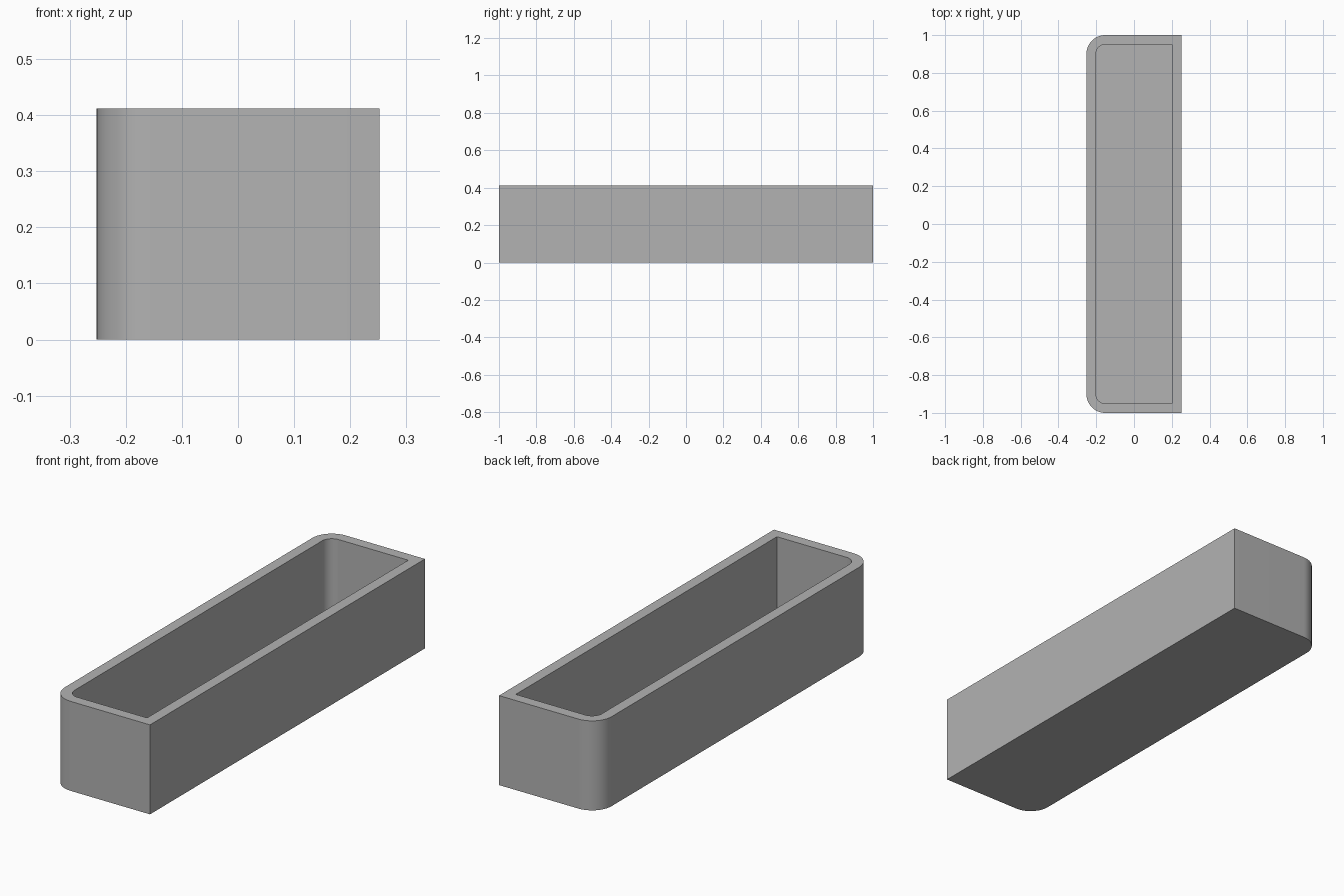
import bpy
import bmesh
from math import cos, sin, pi

default = bpy.data.objects.get("Cube")
if default:
    bpy.data.objects.remove(default, do_unlink=True)

HALF_X, HALF_Y, HEIGHT = 0.252, 1.0, 0.412
WALL, FLOOR = 0.05, 0.05
RADIUS, STEPS = 0.10, 16

grey = bpy.data.materials.new("plain grey")
grey.use_nodes = True
colour = (0.45, 0.45, 0.45, 1)
grey.diffuse_color = colour
grey.node_tree.nodes["Principled BSDF"].inputs["Base Color"].default_value = colour


def outline(inset):
    """Rectangle with the two -x corners rounded, counter-clockwise."""
    hx, hy, r = HALF_X - inset, HALF_Y - inset, RADIUS - inset
    points = [(hx, -hy), (hx, hy)]
    for side, start in ((1, pi / 2), (-1, pi)):
        for i in range(STEPS + 1):
            a = start + pi / 2 * i / STEPS
            points.append((-hx + r + r * cos(a), side * (hy - r) + r * sin(a)))
    return points


# Open tray: outer bottom, outer rim, inner rim and inner floor loops
bm = bmesh.new()
loops = [[bm.verts.new((x, y, z)) for x, y in outline(inset)]
         for inset, z in ((0, 0), (0, HEIGHT), (WALL, HEIGHT), (WALL, FLOOR))]
for lower, upper in zip(loops, loops[1:]):
    for i in range(len(lower)):
        j = (i + 1) % len(lower)
        bm.faces.new((lower[i], lower[j], upper[j], upper[i]))
bm.faces.new(loops[0][::-1])
bm.faces.new(loops[-1])
bmesh.ops.recalc_face_normals(bm, faces=bm.faces)

mesh = bpy.data.meshes.new("open_tray")
bm.to_mesh(mesh)
bm.free()
mesh.materials.append(grey)
tray = bpy.data.objects.new("open_tray", mesh)
bpy.context.collection.objects.link(tray)

# Smooth rounded corners, sharp rims
bpy.context.view_layer.objects.active = tray
tray.select_set(True)
bpy.ops.object.shade_smooth_by_angle()
